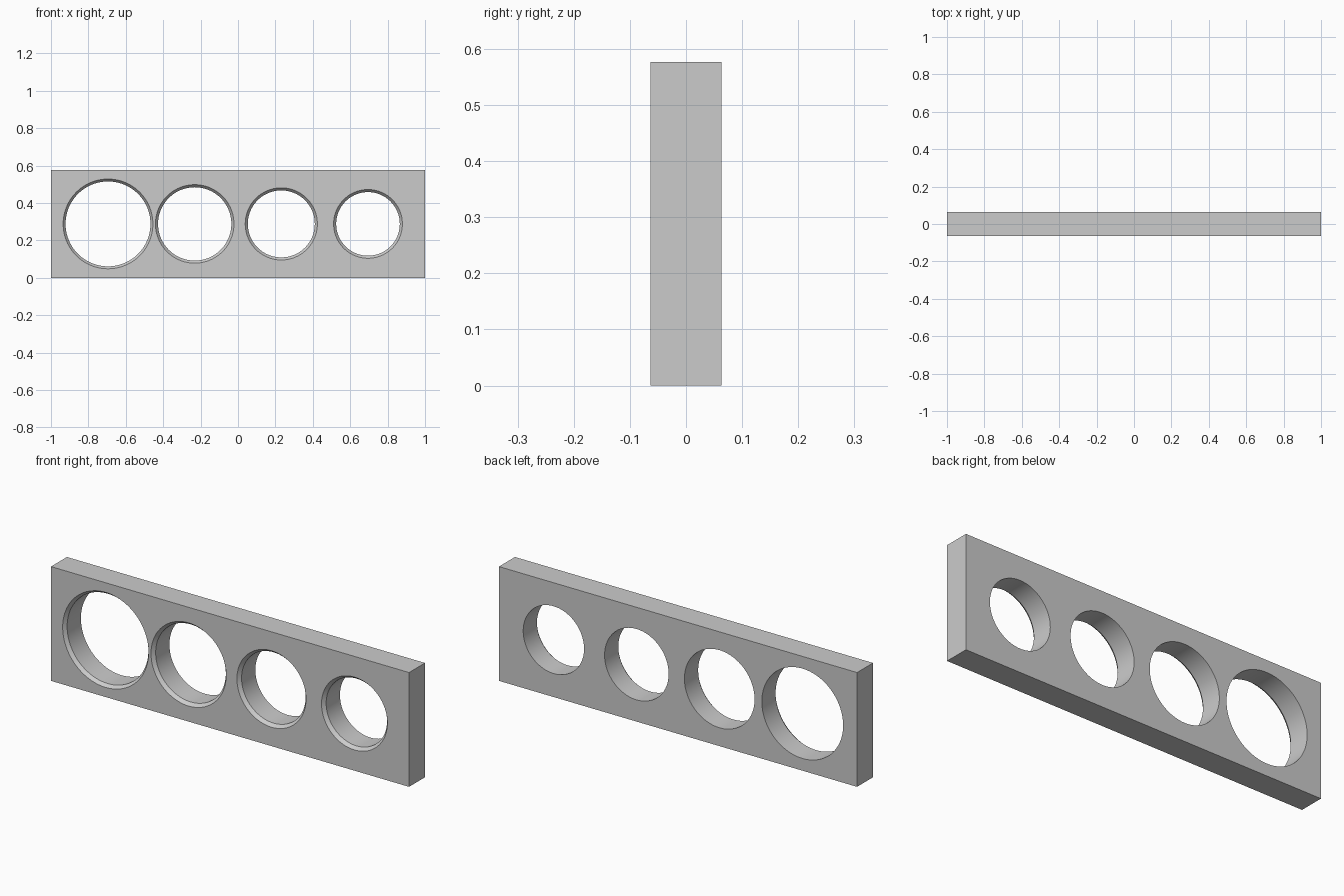
import bpy, bmesh, math

if "Cube" in bpy.data.objects:
    bpy.data.objects.remove(bpy.data.objects["Cube"])

WIDTH, DEPTH, HEIGHT = 2.0, 0.127, 0.577
CHAMFER_DEPTH = 0.017
SEGMENTS = 96
FRONT = -DEPTH / 2
# centre x, bore radius, front rim radius
HOLES = [(-0.695, 0.227, 0.240), (-0.2315, 0.196, 0.210),
         (0.2315, 0.179, 0.193), (0.695, 0.170, 0.184)]


def new_object(name, bm):
    bmesh.ops.recalc_face_normals(bm, faces=bm.faces[:])
    mesh = bpy.data.meshes.new(name)
    bm.to_mesh(mesh)
    bm.free()
    obj = bpy.data.objects.new(name, mesh)
    bpy.context.collection.objects.link(obj)
    return obj


def hole_cutter(bm, x, bore, rim):
    # Stepped rings along y: flared front lip, then a straight bore
    slope = (rim - bore) / CHAMFER_DEPTH
    profile = [(FRONT - 0.02, rim + 0.02 * slope),
               (FRONT + CHAMFER_DEPTH, bore),
               (DEPTH / 2 + 0.02, bore)]
    rings = []
    for y, r in profile:
        rings.append([bm.verts.new((x + r * math.cos(a), y, HEIGHT / 2 + r * math.sin(a)))
                      for a in (2 * math.pi * i / SEGMENTS for i in range(SEGMENTS))])
    for a, b in zip(rings, rings[1:]):
        for i in range(SEGMENTS):
            j = (i + 1) % SEGMENTS
            bm.faces.new((a[i], a[j], b[j], b[i]))
    bm.faces.new(rings[0])
    bm.faces.new(rings[-1])


# Rectangular plate
bm = bmesh.new()
bmesh.ops.create_cube(bm, size=1)
bmesh.ops.scale(bm, vec=(WIDTH, DEPTH, HEIGHT), verts=bm.verts)
bmesh.ops.translate(bm, vec=(0, 0, HEIGHT / 2), verts=bm.verts)
plate = new_object("ring_plate", bm)

# Four chamfered holes, one cutter each since neighbouring flares may overlap
cutters = []
for n, hole in enumerate(HOLES):
    bm = bmesh.new()
    hole_cutter(bm, *hole)
    cutter = new_object(f"hole_cutter_{n + 1}", bm)
    cutter.hide_render = True
    cutters.append(cutter)
    mod = plate.modifiers.new(f"hole_{n + 1}", 'BOOLEAN')
    mod.operation = 'DIFFERENCE'
    mod.solver = 'EXACT'
    mod.object = cutter

# Apply the cuts, drop the cutters and smooth the bores
bpy.context.view_layer.objects.active = plate
plate.select_set(True)
for mod in list(plate.modifiers):
    bpy.ops.object.modifier_apply(modifier=mod.name)
for cutter in cutters:
    bpy.data.objects.remove(cutter)
bpy.ops.object.shade_smooth_by_angle(angle=math.radians(25))
